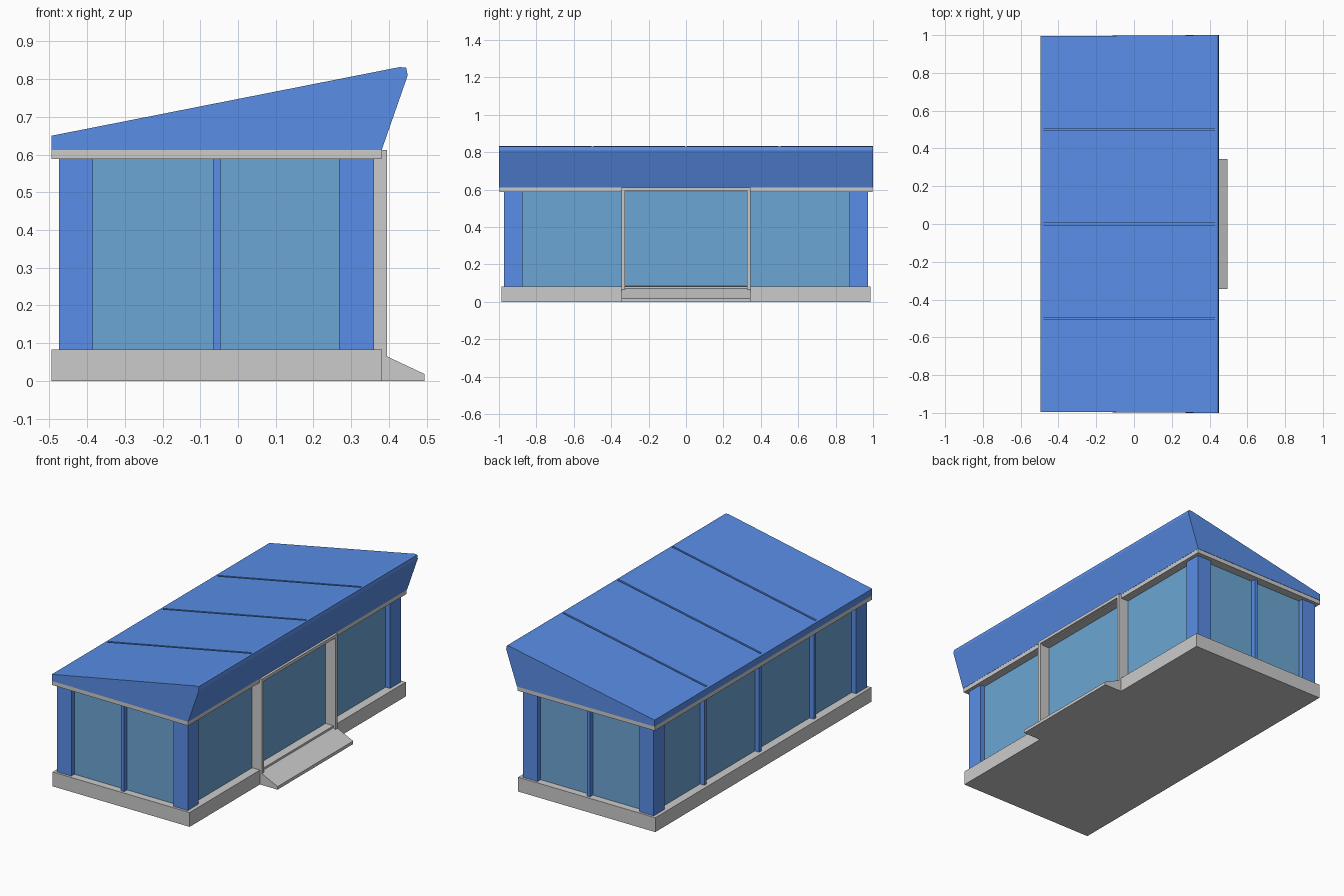
import bpy, bmesh

if "Cube" in bpy.data.objects:
    bpy.data.objects.remove(bpy.data.objects["Cube"])


def material(name, color):
    m = bpy.data.materials.new(name)
    m.diffuse_color = color
    m.use_nodes = True
    m.node_tree.nodes["Principled BSDF"].inputs["Base Color"].default_value = m.diffuse_color
    return m


BLUE = material("blue_panel", (0.1, 0.27, 0.8, 1))
GLASS = material("pale_blue_glass", (0.15, 0.38, 0.66, 1))


def finish(name, bm, mat):
    bmesh.ops.recalc_face_normals(bm, faces=bm.faces)
    me = bpy.data.meshes.new(name)
    bm.to_mesh(me)
    bm.free()
    ob = bpy.data.objects.new(name, me)
    bpy.context.collection.objects.link(ob)
    if mat:
        me.materials.append(mat)
    return ob


def extrude_xz(name, points, half, mat=None, taper=0.0):
    """Extrude an x-z profile symmetrically along y; taper narrows it towards -x."""
    bm = bmesh.new()
    rings = []
    for s in (-1, 1):
        rings.append([bm.verts.new((x, s * (half - taper * max(0, (0.38 - x) / 0.875)), z))
                      for x, z in points])
    a, b = rings
    bm.faces.new(a)
    bm.faces.new(b[::-1])
    for i in range(len(a)):
        j = (i + 1) % len(a)
        bm.faces.new((a[i], a[j], b[j], b[i]))
    return finish(name, bm, mat)


def box(name, x, y, z, mat=None):
    bm = bmesh.new()
    bmesh.ops.create_cube(bm, size=1)
    for v in bm.verts:
        v.co = [lo + (c + 0.5) * (hi - lo) for c, (lo, hi) in zip(v.co, (x, y, z))]
    return finish(name, bm, mat)


FLOOR, CEIL = 0.083, 0.588

# Plinth, entrance ramp and eaves band
box("plinth", (-0.495, 0.382), (-0.987, 0.987), (0, FLOOR))
extrude_xz("entrance_ramp", [(0.34, 0), (0.495, 0), (0.495, 0.018), (0.395, 0.065),
                             (0.357, 0.0835), (0.34, 0.0835)], 0.345)
extrude_xz("eaves_band", [(-0.495, CEIL), (0.38, CEIL), (0.38, 0.612), (-0.495, 0.612)],
           0.998, taper=0.006)

# Glazed core, set back behind the posts
box("glazing", (-0.447, 0.332), (-0.945, 0.945), (FLOOR, CEIL), GLASS)

# Corner posts and end mullions
for s, end in ((-1, "front"), (1, "back")):
    y = sorted((s * 0.973, s * 0.875))
    box(end + "_left_post", (-0.475, -0.385), y, (FLOOR, CEIL), BLUE)
    box(end + "_right_post", (0.268, 0.36), y, (FLOOR, CEIL), BLUE)
    box(end + "_mullion", (-0.066, -0.047), sorted((s * 0.973, s * 0.94)), (FLOOR, CEIL), BLUE)

# Mullions on the long rear wall
for i, y in enumerate((-0.5, 0, 0.5)):
    box(f"side_mullion_{i}", (-0.475, -0.44), (y - 0.01, y + 0.01), (FLOOR, CEIL), BLUE)

# Projecting entrance frame
for s, side in ((-1, "front"), (1, "back")):
    box(side + "_door_jamb", (0.32, 0.395), sorted((s * 0.345, s * 0.326)), (0.06, 0.612))
box("door_lintel", (0.32, 0.395), (-0.326, 0.326), (0.594, 0.612))

# Sloping roof with shallow seams cut across it
roof = extrude_xz("roof", [(-0.495, 0.612), (-0.495, 0.65), (0.428, 0.832), (0.446, 0.831),
                           (0.45, 0.81), (0.381, 0.612)], 1.0, BLUE, 0.006)
for i, y in enumerate((-0.5, 0, 0.5)):
    cut = extrude_xz(f"seam_cutter_{i}", [(-0.48, 0.645), (0.435, 0.8254),
                                          (0.435, 0.88), (-0.48, 0.70)], 0.006)
    cut.location.y = y
    cut.hide_render = True
    cut.hide_set(True)
    mod = roof.modifiers.new(f"seam_{i}", 'BOOLEAN')
    mod.object = cut
    mod.operation = 'DIFFERENCE'
    mod.solver = 'EXACT'
